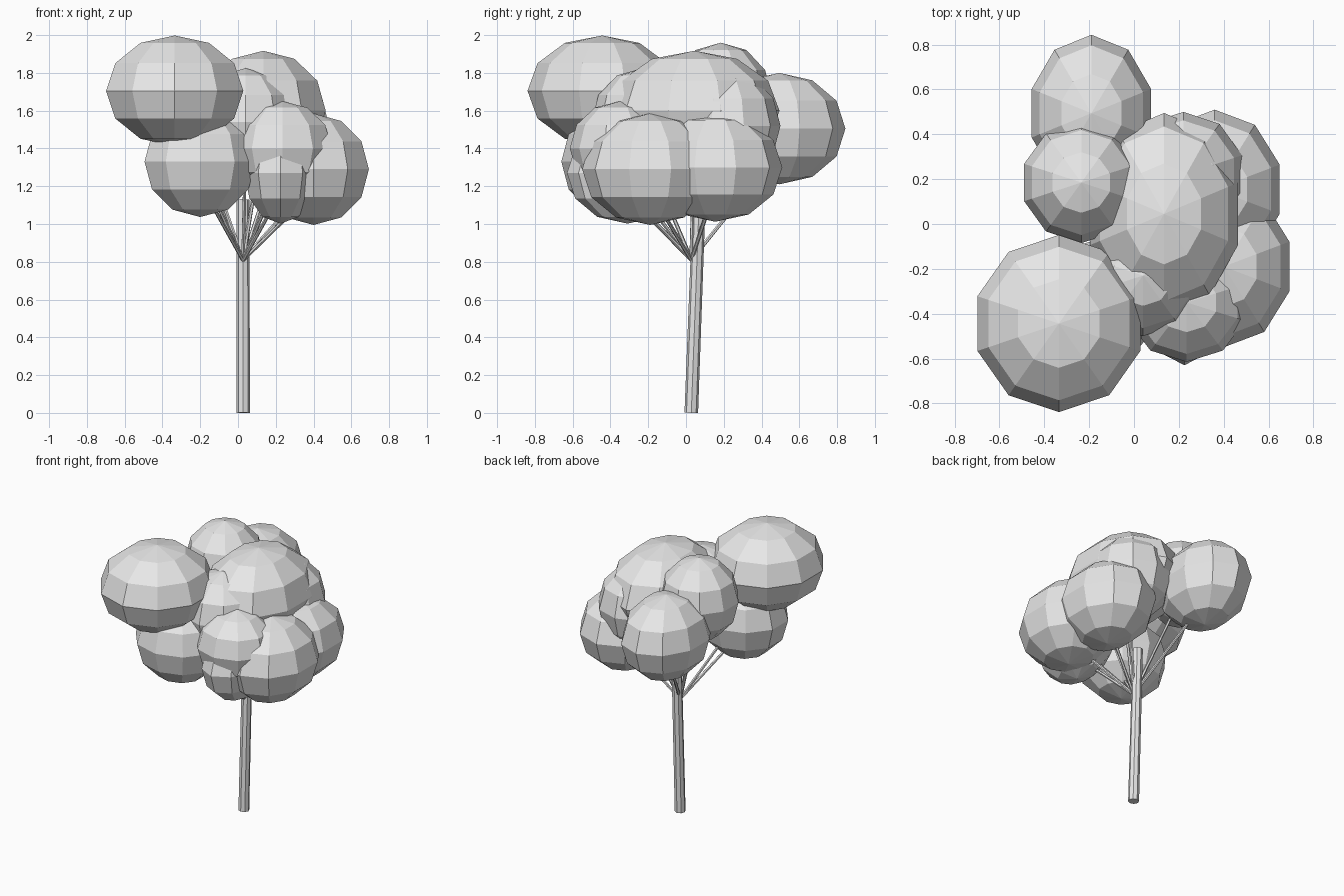
import bpy
import bmesh
import math
from mathutils import Vector

cube = bpy.data.objects.get("Cube")
if cube:
    bpy.data.objects.remove(cube, do_unlink=True)

GREY = (0.8, 0.8, 0.8, 1.0)
grey = bpy.data.materials.new("light grey")
grey.use_nodes = True
grey.diffuse_color = GREY
grey.node_tree.nodes["Principled BSDF"].inputs["Base Color"].default_value = GREY


def finish(name, bm):
    bmesh.ops.recalc_face_normals(bm, faces=bm.faces)
    mesh = bpy.data.meshes.new(name)
    bm.to_mesh(mesh)
    bm.free()
    mesh.materials.append(grey)
    bpy.context.collection.objects.link(bpy.data.objects.new(name, mesh))


def blob(name, centre, radii, sides=10, bands=6):
    """Faceted ellipsoid with a corner facing the front."""
    bm = bmesh.new()
    c, r = Vector(centre), Vector(radii)

    def point(turn, tilt):
        d = Vector((math.sin(turn) * math.sin(tilt),
                    -math.cos(turn) * math.sin(tilt), math.cos(tilt)))
        return bm.verts.new(c + d * r)

    top, bottom = point(0, 0), point(0, math.pi)
    rings = [[point(math.tau * i / sides, math.pi * b / bands)
              for i in range(sides)] for b in range(1, bands)]
    for i in range(sides):
        j = (i + 1) % sides
        bm.faces.new((top, rings[0][i], rings[0][j]))
        bm.faces.new((bottom, rings[-1][j], rings[-1][i]))
        for up, low in zip(rings, rings[1:]):
            bm.faces.new((up[i], low[i], low[j], up[j]))
    finish(name, bm)


def rod(name, start, end, r_start, r_end, sides):
    """Straight tapered stick between two points."""
    a, b = Vector(start), Vector(end)
    bm = bmesh.new()
    bmesh.ops.create_cone(bm, cap_ends=True, segments=sides, radius1=r_start,
                          radius2=r_end, depth=(b - a).length)
    turn = (b - a).to_track_quat('Z', 'Y').to_matrix()
    bmesh.ops.rotate(bm, verts=bm.verts, matrix=turn)
    bmesh.ops.translate(bm, verts=bm.verts, vec=(a + b) / 2)
    finish(name, bm)


# Foliage clumps: centre, radii
clumps = {
    "high_front_right": ((-0.335, -0.444, 1.705), (0.382, 0.395, 0.293)),
    "low_front_right": ((-0.20, -0.37, 1.33), (0.31, 0.29, 0.293)),
    "back": ((-0.19, 0.494, 1.505), (0.28, 0.35, 0.295)),
    "high_back_right": ((-0.235, 0.185, 1.67), (0.268, 0.27, 0.29)),
    "crown": ((0.134, 0.045, 1.60), (0.347, 0.45, 0.317)),
    "crown_back": ((0.22, 0.22, 1.52), (0.275, 0.28, 0.29)),
    "crown_front": ((0.04, -0.23, 1.54), (0.27, 0.27, 0.285)),
    "middle_front": ((0.235, -0.35, 1.40), (0.275, 0.265, 0.25)),
    "low_front": ((0.225, -0.31, 1.27), (0.20, 0.32, 0.268)),
    "low_left": ((0.40, -0.19, 1.29), (0.308, 0.36, 0.295)),
    "low_back_left": ((0.36, 0.155, 1.30), (0.305, 0.355, 0.288)),
}

# Trunk leans slightly back
rod("trunk", (0.027, 0.028, 0), (0.027, 0.07, 1.13), 0.036, 0.034, 8)

# One clump and one thin branch reaching into it
fork = Vector((0.027, 0.028, 0.81))
for label, (centre, radii) in clumps.items():
    blob("foliage_" + label, centre, radii)
    tip = Vector(centre) - Vector((0, 0, radii[2] * 0.4))
    rod("branch_" + label, fork, tip, 0.011, 0.009, 6)
